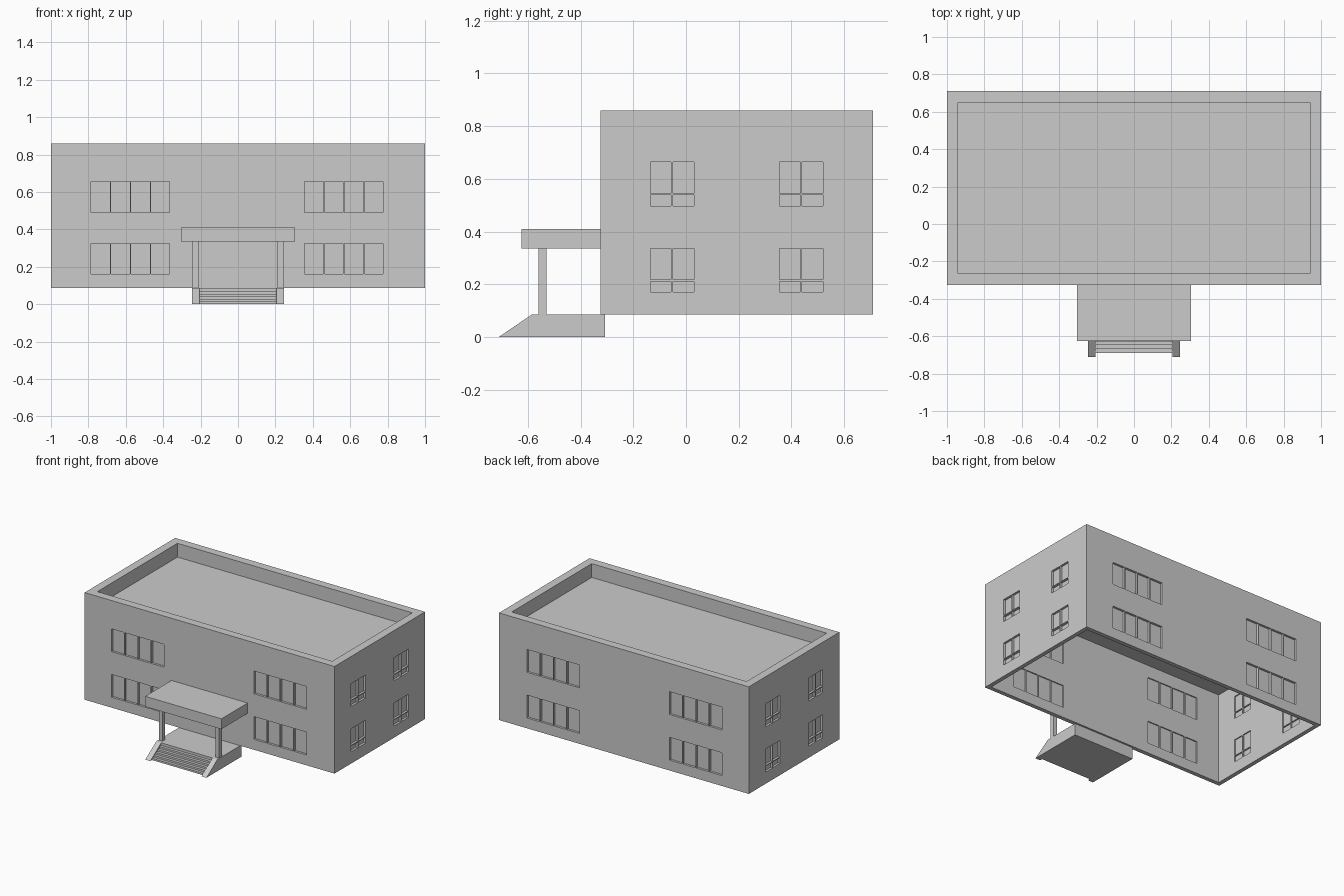
import bpy, bmesh

if "Cube" in bpy.data.objects:
    bpy.data.objects.remove(bpy.data.objects["Cube"])

X0, X1, Y0, Y1 = -1.0, 1.0, -0.325, 0.71
Z0, Z1 = 0.085, 0.86
WALL, PARAPET = 0.03, 0.06
GLASS_IN, GLASS_OUT = 0.022, 0.016   # pane depth behind the facade


def add_box(bm, x0, x1, y0, y1, z0, z1):
    v = bmesh.ops.create_cube(bm, size=1.0)["verts"]
    for p in v:
        p.co.x = x1 if p.co.x > 0 else x0
        p.co.y = y1 if p.co.y > 0 else y0
        p.co.z = z1 if p.co.z > 0 else z0


def boxes(name, items):
    bm = bmesh.new()
    for b in items:
        add_box(bm, *b)
    me = bpy.data.meshes.new(name)
    bm.to_mesh(me)
    bm.free()
    ob = bpy.data.objects.new(name, me)
    bpy.context.collection.objects.link(ob)
    return ob


def prism(name, profile, x0, x1):
    # extrude a (y, z) profile along x
    bm = bmesh.new()
    face = bm.faces.new([bm.verts.new((x0, y, z)) for y, z in profile])
    ext = bmesh.ops.extrude_face_region(bm, geom=[face])["geom"]
    moved = [g for g in ext if isinstance(g, bmesh.types.BMVert)]
    bmesh.ops.translate(bm, verts=moved, vec=(x1 - x0, 0, 0))
    bmesh.ops.recalc_face_normals(bm, faces=bm.faces[:])
    me = bpy.data.meshes.new(name)
    bm.to_mesh(me)
    bm.free()
    ob = bpy.data.objects.new(name, me)
    bpy.context.collection.objects.link(ob)
    return ob


# Window openings and their glass panes
holes, panes = [], []
GAP = 0.007

# Front and back: rows of four panes
for wx in (-0.785, 0.355):
    for z0, z1 in ((0.16, 0.325), (0.49, 0.655)):
        w = (0.42 - 3 * GAP) / 4
        for i in range(4):
            a = wx + i * (w + GAP)
            holes.append((a, a + w, Y0 - 0.02, Y0 + WALL + 0.02, z0, z1))
            holes.append((a, a + w, Y1 - WALL - 0.02, Y1 + 0.02, z0, z1))
        e = 0.002
        panes.append((wx - e, wx + 0.42 + e, Y0 + GLASS_OUT, Y0 + GLASS_IN, z0 - e, z1 + e))
        panes.append((wx - e, wx + 0.42 + e, Y1 - GLASS_IN, Y1 - GLASS_OUT, z0 - e, z1 + e))

# Left and right: two casements over two low lights
for wy in (-0.135, 0.355):
    for z0 in (0.17, 0.497):
        w = (0.165 - GAP) / 2
        for a in (wy, wy + w + GAP):
            for b0, b1 in ((z0, z0 + 0.041), (z0 + 0.047, z0 + 0.166)):
                holes.append((X0 - 0.02, X0 + WALL + 0.02, a, a + w, b0, b1))
                holes.append((X1 - WALL - 0.02, X1 + 0.02, a, a + w, b0, b1))
        e = 0.002
        panes.append((X0 + GLASS_OUT, X0 + GLASS_IN, wy - e, wy + 0.165 + e, z0 - e, z0 + 0.168))
        panes.append((X1 - GLASS_IN, X1 - GLASS_OUT, wy - e, wy + 0.165 + e, z0 - e, z0 + 0.168))


def cut(target, cutter):
    cutter.hide_render = True
    cutter.hide_viewport = False
    cutter.display_type = 'WIRE'
    m = target.modifiers.new("cut", 'BOOLEAN')
    m.operation = 'DIFFERENCE'
    m.solver = 'EXACT'
    m.object = cutter
    bpy.context.view_layer.objects.active = target
    bpy.ops.object.modifier_apply(modifier=m.name)
    bpy.data.objects.remove(cutter)


# Hollow building, open below, with a sunken roof
building = boxes("building_walls", [(X0, X1, Y0, Y1, Z0, Z1)])
cut(building, boxes("voids", [
    (X0 + WALL, X1 - WALL, Y0 + WALL, Y1 - WALL, Z0 - 0.1, 0.745),
    (X0 + PARAPET, X1 - PARAPET, Y0 + PARAPET, Y1 - PARAPET, 0.76, Z1 + 0.1)]))
cut(building, boxes("window_cutter", holes))
boxes("window_glass", panes)

# Entrance stair: sloped cheek walls, steps and landing
cheek = [(-0.71, 0), (-0.585, Z0), (-0.308, Z0), (-0.308, 0)]
prism("stair_cheek_left", cheek, -0.245, -0.205)
prism("stair_cheek_right", cheek, 0.205, 0.245)
N, ys, ye, top = 6, -0.69, -0.585, 0.08
steps = [(ys, 0)]
for i in range(N):
    y = ys + (ye - ys) * i / (N - 1)
    z = top * (i + 1) / N
    if i:
        steps.append((y, top * i / N))
    steps.append((y, z))
steps += [(-0.308, top), (-0.308, 0)]
prism("entrance_steps", steps, -0.205, 0.205)
boxes("landing", [(-0.206, 0.206, -0.585, -0.308, 0.06, Z0)])

# Canopy on two posts
boxes("canopy", [(-0.305, 0.305, -0.625, Y0 + 0.005, 0.335, 0.41)])
boxes("canopy_posts", [(s - 0.015, s + 0.015, -0.56, -0.53, Z0 - 0.005, 0.34)
                       for s in (-0.227, 0.227)])
